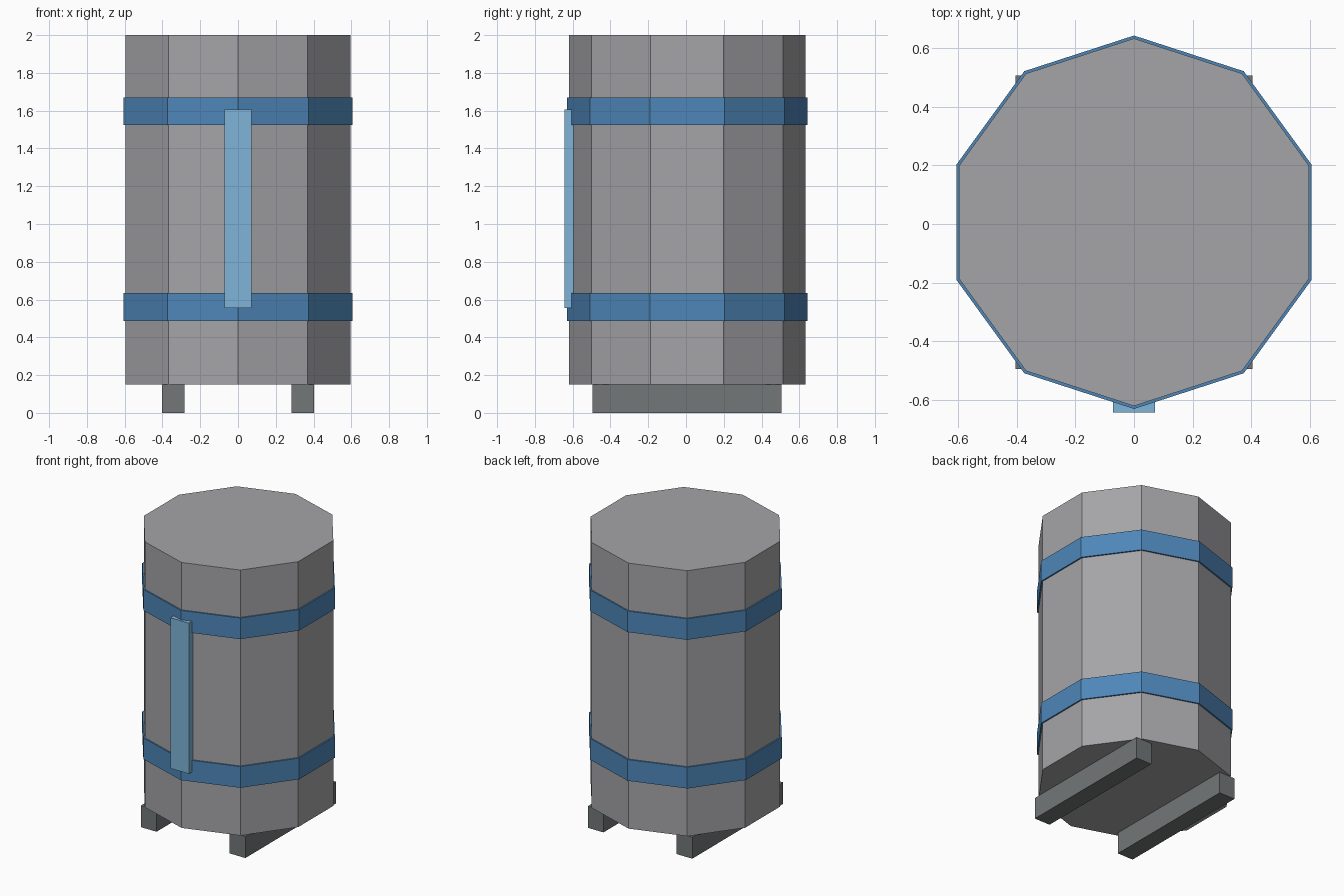
import bpy
import math

if "Cube" in bpy.data.objects:
    bpy.data.objects.remove(bpy.data.objects["Cube"])

CY = 0.006  # barrel axis offset in y


def material(name, rgb):
    m = bpy.data.materials.new(name)
    lin = [((c / 255 + 0.055) / 1.055) ** 2.4 for c in rgb]
    m.diffuse_color = (*lin, 1)
    m.use_nodes = True
    m.node_tree.nodes["Principled BSDF"].inputs["Base Color"].default_value = m.diffuse_color
    return m


def decagon(name, radius, z0, z1, mat):
    # ten-sided prism with corners pointing along +y and -y
    bpy.ops.mesh.primitive_cylinder_add(vertices=10, radius=radius, depth=z1 - z0,
                                        location=(0, CY, (z0 + z1) / 2))
    ob = bpy.context.object
    ob.name = name
    ob.data.materials.append(mat)
    return ob


def box(name, lo, hi, mat):
    bpy.ops.mesh.primitive_cube_add(size=1, location=[(a + b) / 2 for a, b in zip(lo, hi)])
    ob = bpy.context.object
    ob.name = name
    ob.scale = [b - a for a, b in zip(lo, hi)]
    bpy.ops.object.transform_apply(location=False, rotation=False, scale=True)
    ob.data.materials.append(mat)
    return ob


grey = material("barrel grey", (165, 165, 168))
blue = material("band blue", (78, 134, 184))
light_blue = material("gauge light blue", (126, 181, 216))
dark_grey = material("skid dark grey", (115, 119, 120))

# Main tank
decagon("barrel", 0.626, 0.15, 2.0, grey)

# Hoops around the tank
for name, z0, z1 in (("lower_band", 0.487, 0.635), ("upper_band", 1.523, 1.67)):
    decagon(name, 0.636, z0, z1, blue)

# Upright strip on the front
box("front_gauge", (-0.072, -0.643, 0.555), (0.072, -0.58, 1.605), light_blue)

# Two skids underneath
for name, s in (("left_skid", -1), ("right_skid", 1)):
    x0, x1 = sorted((s * 0.282, s * 0.403))
    box(name, (x0, CY - 0.5, 0), (x1, CY + 0.5, 0.15), dark_grey)
